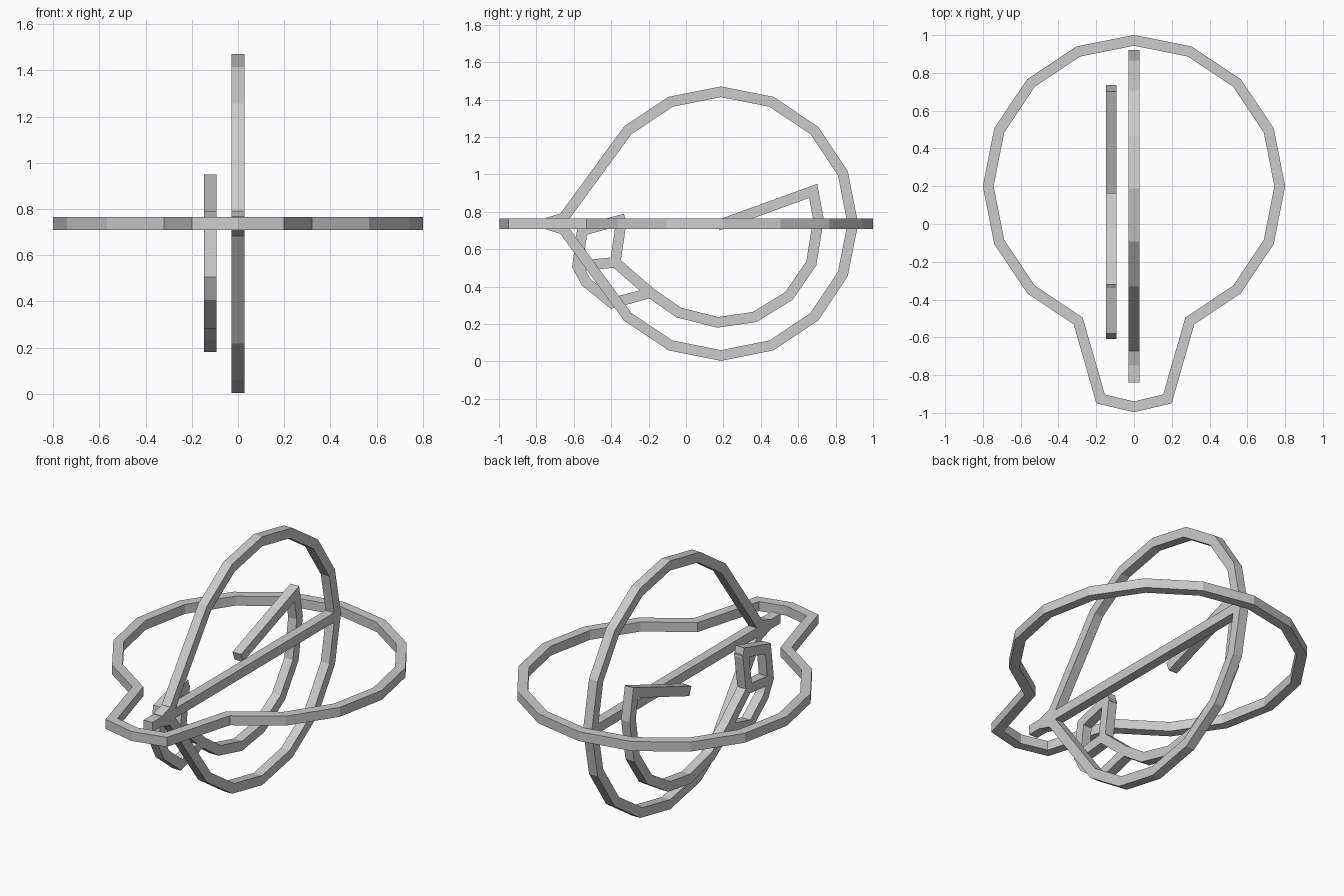
import bpy, bmesh, math
from mathutils import Vector

cube = bpy.data.objects.get("Cube")
if cube:
    bpy.data.objects.remove(cube, do_unlink=True)

HALF = 0.028      # half the thickness of every square bar
MID = 0.737       # height of the horizontal plane

grey = bpy.data.materials.new("light grey")
grey.use_nodes = True
grey.diffuse_color = (0.6, 0.6, 0.6, 1)
grey.node_tree.nodes["Principled BSDF"].inputs["Base Color"].default_value = (0.6, 0.6, 0.6, 1)


def bar(name, path, place, closed=False):
    """Square bar with mitred corners along a flat path; place(u, v, w) maps it to 3D."""
    pts = [Vector(p) for p in path]
    n = len(pts)
    bm = bmesh.new()
    rings = []
    for i, p in enumerate(pts):
        before = pts[i - 1] if closed or i > 0 else None
        after = pts[(i + 1) % n] if closed or i < n - 1 else None
        d_in = (p - before).normalized() if before else (after - p).normalized()
        d_out = (after - p).normalized() if after else d_in
        n_in = Vector((-d_in.y, d_in.x))
        n_out = Vector((-d_out.y, d_out.x))
        mitre = (n_in + n_out).normalized()
        mitre *= HALF / max(mitre.dot(n_in), 0.5)
        ring = []
        for side, w in ((1, HALF), (1, -HALF), (-1, -HALF), (-1, HALF)):
            q = p + mitre * side
            ring.append(bm.verts.new(place(q.x, q.y, w)))
        rings.append(ring)
    for i in range(n if closed else n - 1):
        a, b = rings[i], rings[(i + 1) % n]
        for k in range(4):
            m = (k + 1) % 4
            bm.faces.new((a[k], a[m], b[m], b[k]))
    if not closed:
        bm.faces.new(rings[0])
        bm.faces.new(rings[-1])
    bmesh.ops.recalc_face_normals(bm, faces=bm.faces)
    mesh = bpy.data.meshes.new(name)
    bm.to_mesh(mesh)
    bm.free()
    mesh.materials.append(grey)
    obj = bpy.data.objects.new(name, mesh)
    bpy.context.collection.objects.link(obj)


def flat(u, v, w):
    return (u, v, MID + w)


def upright(x):
    return lambda u, v, w: (x + w, u, v)


def arc(cu, cv, r, first, last):
    """Corners of a sixteen-sided circle from step first to step last."""
    return [(cu + r * math.cos(k * math.pi / 8), cv + r * math.sin(k * math.pi / 8))
            for k in range(first, last + 1)]


# Horizontal outline with a narrow neck at the front
outline = arc(0, 0.2, 0.772, -3, 11)
outline += [(-0.177, -0.926), (0, -0.968), (0.177, -0.926)]
bar("horizontal_outline", outline, flat, closed=True)

# Upright outline, drawn to a point at the front
outline = [(-0.74, MID - 0.004), (-0.655, MID - 0.03)]
outline += arc(0.187, MID, 0.705, -6, 6)
outline += [(-0.655, MID + 0.03), (-0.74, MID + 0.004)]
bar("upright_outline", outline, upright(0))

# Straight bar through the middle
bar("centre_bar", [(-0.84, MID), (0.9, MID)], upright(0))

# Offset hook that curls into a small loop
fork, joint, corner = (-0.19, 0.367), (-0.378, 0.53), (-0.58, 0.51)
hook = [(0.17, 0.727), (0.68, 0.912), (0.708, 0.76), (0.67, 0.524), (0.55, 0.35),
        (0.367, 0.238), (0.17, 0.209), (-0.04, 0.262), fork, joint, (-0.345, 0.755)]
bar("side_hook", hook, upright(-0.12))
loop = [(-0.325, 0.763), (-0.555, 0.70), corner, (-0.535, 0.425), (-0.395, 0.312), fork]
bar("side_loop", loop, upright(-0.12))
bar("side_cross_bar", [corner, joint], upright(-0.12))
